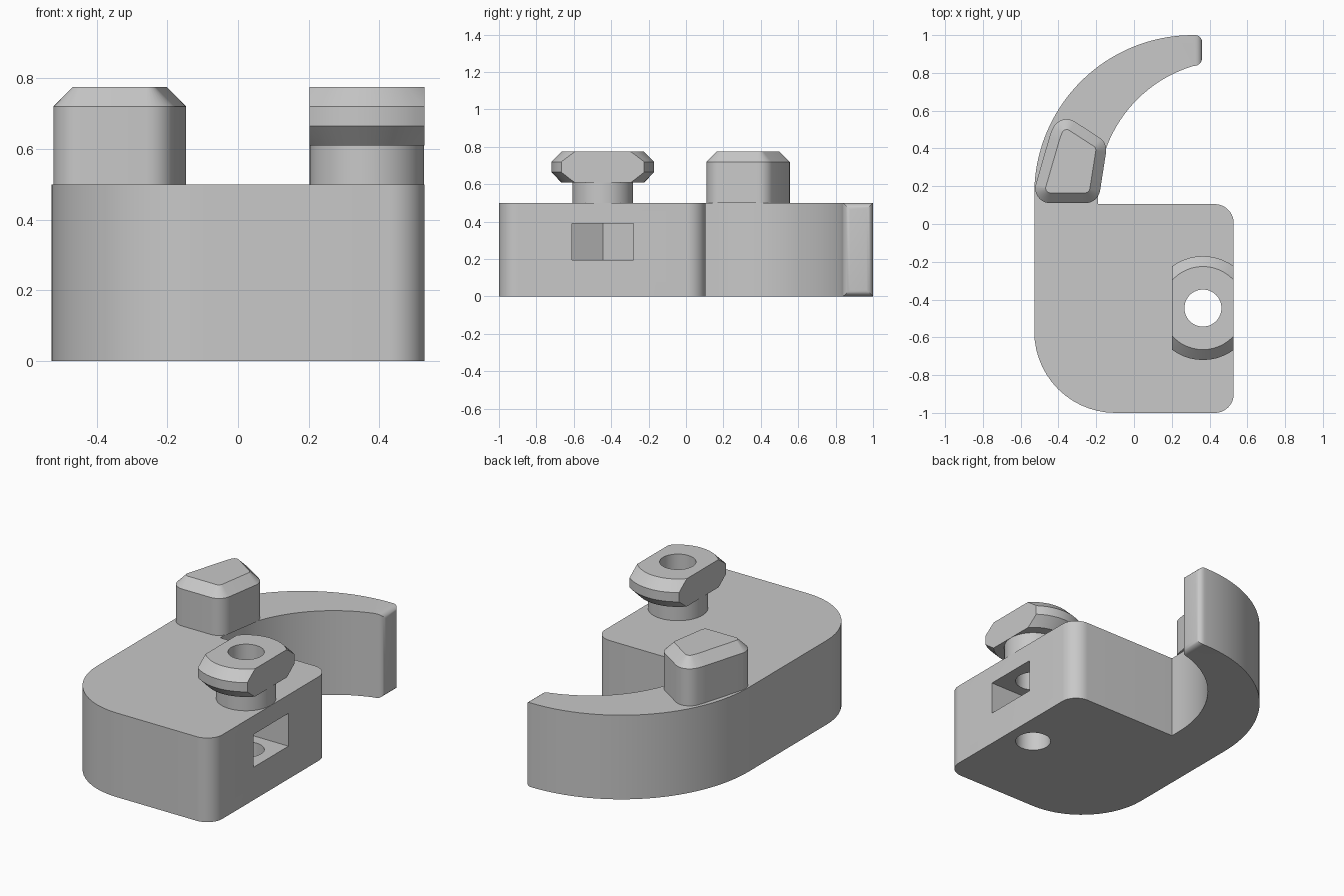
import bpy, bmesh, math
from mathutils import Vector

if "Cube" in bpy.data.objects:
    bpy.data.objects.remove(bpy.data.objects["Cube"], do_unlink=True)

grey = bpy.data.materials.new("plain_grey")
grey.use_nodes = True
colour = (0.58, 0.58, 0.58, 1)
grey.diffuse_color = colour
grey.node_tree.nodes["Principled BSDF"].inputs["Base Color"].default_value = colour

HX, HY = 0.365, -0.445     # axis of the bolt hole
SIDE = 0.528               # half width of the base
TOP = 0.5                  # top of the base


def arc(cx, cy, r, start, end, n):
    """Points along an arc, angles in degrees."""
    angles = [math.radians(start + (end - start) * i / n) for i in range(n + 1)]
    return [(cx + r * math.cos(a), cy + r * math.sin(a)) for a in angles]


def rounded(corners, n=8, inset=0.0):
    """Outline from (x, y, radius) corners; radius 0 stays sharp."""
    out = []
    for i, (x, y, r) in enumerate(corners):
        p = Vector((x, y))
        if r == 0:
            out.append((x, y))
            continue
        u = (Vector(corners[i - 1][:2]) - p).normalized()
        v = (Vector(corners[(i + 1) % len(corners)][:2]) - p).normalized()
        half = u.angle(v) / 2
        centre = p + (u + v).normalized() * (r / math.sin(half))
        a = p + u * (r / math.tan(half)) - centre
        b = p + v * (r / math.tan(half)) - centre
        turn = math.pi - 2 * half
        for k in range(n + 1):
            t = turn * k / n
            q = (a * math.sin(turn - t) + b * math.sin(t)) / math.sin(turn)
            q = centre + q * (1 - inset / r)
            out.append((q.x, q.y))
    return out


def loft(*levels):
    """Solid through (outline, height) levels."""
    bm = bmesh.new()
    rings = [[bm.verts.new((x, y, z)) for x, y in outline] for outline, z in levels]
    bm.faces.new(rings[0])
    bm.faces.new(rings[-1])
    for low, high in zip(rings, rings[1:]):
        for i in range(len(low)):
            bm.faces.new((low[i - 1], low[i], high[i], high[i - 1]))
    return bm


def finish(name, bm):
    bmesh.ops.recalc_face_normals(bm, faces=bm.faces)
    mesh = bpy.data.meshes.new(name)
    bm.to_mesh(mesh)
    bm.free()
    mesh.materials.append(grey)
    ob = bpy.data.objects.new(name, mesh)
    bpy.context.collection.objects.link(ob)
    return ob


def cut(ob, outline, z0, z1, operation="DIFFERENCE"):
    """Apply a boolean with a prism and drop the cutter."""
    tool = finish("cutter", loft((outline, z0), (outline, z1)))
    mod = ob.modifiers.new("cut", "BOOLEAN")
    mod.object, mod.operation, mod.solver = tool, operation, "EXACT"
    bpy.context.view_layer.update()
    deps = bpy.context.evaluated_depsgraph_get()
    mesh = bpy.data.meshes.new_from_object(ob.evaluated_get(deps))
    ob.modifiers.clear()
    ob.data = mesh
    bpy.data.objects.remove(tool, do_unlink=True)


# Base with curved hook, one continuous outline
corners = [(-SIDE, 0.1, 0), (-SIDE, -1, 0.43), (SIDE, -1, 0.1), (SIDE, 0.105, 0.1),
           (-0.19, 0.105, 0)]
hook_inner = arc(0.516, 0.16, 0.706, 180, 107, 24)
hook_outer = arc(0.312, 0.16, 0.84, 90, 180, 32)
outline = rounded(corners, 14) + hook_inner + [(0.36, 0.842), (0.36, 1.0)] + hook_outer
bm = loft((outline, 0), (outline, TOP))
tip = [e for e in bm.edges
       if all(abs(v.co.x - 0.36) < 0.001 and v.co.y > 0.8 for v in e.verts)]
bmesh.ops.bevel(bm, geom=tip, offset=0.035, segments=5, profile=0.5, affect="EDGES")
base = finish("hooked_base", bm)

# Bolt hole and side pocket for a hexagonal nut
cut(base, arc(HX, HY, 0.098, 0, 352.5, 47), -0.1, 0.6)
flat = 0.165
point = flat / math.cos(math.pi / 6)
pocket = [(0.7, HY - flat), (0.7, HY + flat), (HX - point / 2, HY + flat),
          (HX - point, HY), (HX - point / 2, HY - flat)]
cut(base, pocket, 0.195, 0.39)

# Locating peg with chamfered top
peg = [(-0.523, 0.11, 0.08), (-0.19, 0.11, 0.08), (-0.14, 0.43, 0.08),
       (-0.395, 0.595, 0.08), (-0.445, 0.47, 0.3), (-0.523, 0.2, 0.06)]
lower, upper = rounded(peg), rounded(peg, inset=0.055)
peg = finish("locating_peg", loft((lower, TOP), (lower, 0.72), (upper, 0.775)))

# Flanged stud: turned ring profile, trimmed flat on both sides
profile = [(0.098, TOP), (0.162, TOP), (0.162, 0.61), (0.222, 0.61), (0.275, 0.665),
           (0.275, 0.72), (0.22, 0.775), (0.098, 0.775)]
bm = bmesh.new()
ring = [bm.verts.new((HX + r, HY, z)) for r, z in profile]
edges = [bm.edges.new((ring[i - 1], ring[i])) for i in range(len(ring))]
bmesh.ops.spin(bm, geom=ring + edges, cent=(HX, HY, 0), axis=(0, 0, 1),
               angle=math.tau, steps=48, use_merge=True)
bmesh.ops.remove_doubles(bm, verts=bm.verts, dist=0.0001)
stud = finish("flanged_stud", bm)
w = 0.163
block = [(HX - w, -1), (HX + w, -1), (HX + w, 0.2), (HX - w, 0.2)]
cut(stud, block, 0.4, 0.9, "INTERSECT")

# Smooth curves, keep hard edges
for ob in (base, peg, stud):
    bpy.ops.object.select_all(action="DESELECT")
    ob.select_set(True)
    bpy.context.view_layer.objects.active = ob
    bpy.ops.object.shade_smooth_by_angle(angle=math.radians(25))
